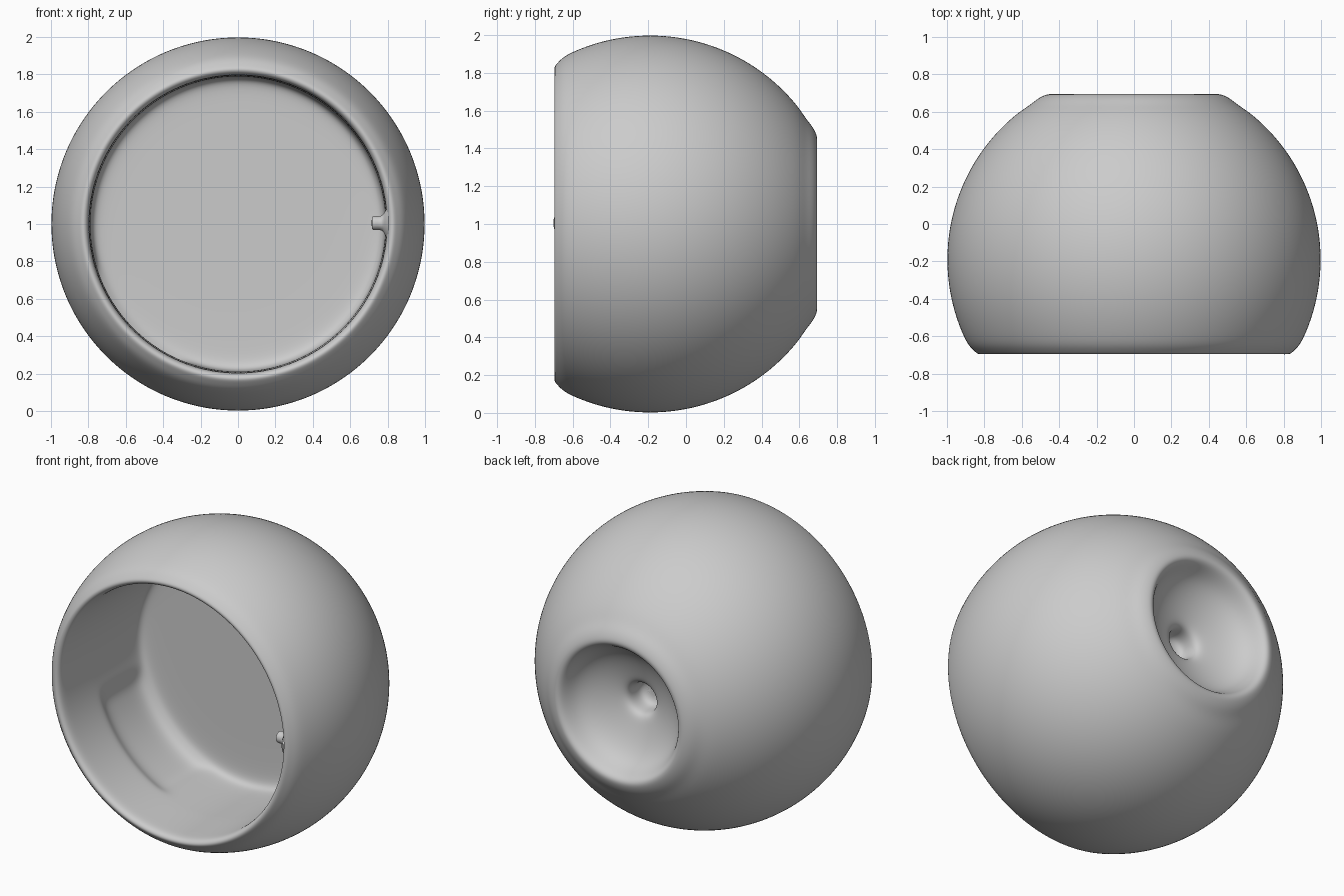
import bpy, bmesh, math
from mathutils import Matrix

if "Cube" in bpy.data.objects:
    bpy.data.objects.remove(bpy.data.objects["Cube"])

grey = bpy.data.materials.new("plain grey")
grey.use_nodes = True
grey.diffuse_color = (0.6, 0.6, 0.6, 1)
grey.node_tree.nodes["Principled BSDF"].inputs["Base Color"].default_value = (0.6, 0.6, 0.6, 1)


def lathe(name, profile, segments, shape=None):
    """Turn (radius, y) points around the y axis; shape may adjust each radius."""
    bm = bmesh.new()
    rings = []
    for r, y in profile:
        ring = []
        for i in range(segments):
            a = 2 * math.pi * i / segments
            rr = shape(r, y, a) if shape else r
            ring.append(bm.verts.new((rr * math.cos(a), y, rr * math.sin(a))))
        rings.append(ring)
    for lower, upper in zip(rings, rings[1:]):
        for i in range(segments):
            j = (i + 1) % segments
            bm.faces.new((lower[i], lower[j], upper[j], upper[i]))
    bmesh.ops.remove_doubles(bm, verts=bm.verts, dist=1e-5)
    bmesh.ops.recalc_face_normals(bm, faces=bm.faces)
    for f in bm.faces:
        f.smooth = True
    mesh = bpy.data.meshes.new(name)
    bm.to_mesh(mesh)
    bm.free()
    mesh.materials.append(grey)
    obj = bpy.data.objects.new(name, mesh)
    bpy.context.collection.objects.link(obj)
    sub = obj.modifiers.new("smooth", "SUBSURF")
    sub.levels = sub.render_levels = 2
    return obj


# Front cavity: flat floor, tight corner, straight wall and narrow rolled rim
cavity = [(0, 0.13), (0.35, 0.13), (0.65, 0.13), (0.745, 0.125), (0.775, 0.105),
          (0.788, 0.07), (0.79, -0.05), (0.79, -0.18), (0.79, -0.28), (0.79, -0.33),
          (0.79, -0.38), (0.793, -0.5), (0.796, -0.61), (0.798, -0.655),
          (0.805, -0.683), (0.82, -0.696), (0.836, -0.696)]

# Outer ball
ball = [(0.857, -0.677)]
for k in range(17):
    t = math.radians(-27 + k * 79 / 16)
    ball.append((math.cos(t), -0.19 + math.sin(t)))

# Back dish and its small blind socket
dish = [(0.555, 0.637), (0.515, 0.671), (0.475, 0.691), (0.445, 0.697), (0.42, 0.682),
        (0.4, 0.645), (0.37, 0.59), (0.32, 0.545), (0.25, 0.508), (0.17, 0.48),
        (0.12, 0.465), (0.095, 0.44), (0.09, 0.39), (0.085, 0.34), (0.05, 0.32), (0, 0.32)]


def wall_recess(r, y, a):
    # Shallow hollow in the lower right part of the inner wall
    inside = 0.78 < r < 0.8 and -0.3 < y < 0.09
    return r + 0.03 if inside and 196 < math.degrees(a) < 245 else r


shell = lathe("ball_shell", cavity + ball + dish, 72, wall_recess)

# Small flared peg on the cavity wall, pointing inward
peg = lathe("wall_peg", [(0, 0), (0.025, 0), (0.036, 0.003), (0.039, 0.015), (0.037, 0.045),
                         (0.045, 0.062), (0.07, 0.073), (0.1, 0.09)], 16)
peg.data.transform(Matrix.Translation((0.715, -0.605, 0.005)) @ Matrix.Rotation(-math.pi / 2, 4, "Z"))

# Stand the model on the ground
for obj in (shell, peg):
    obj.data.transform(Matrix.Translation((0, 0, 1)))
